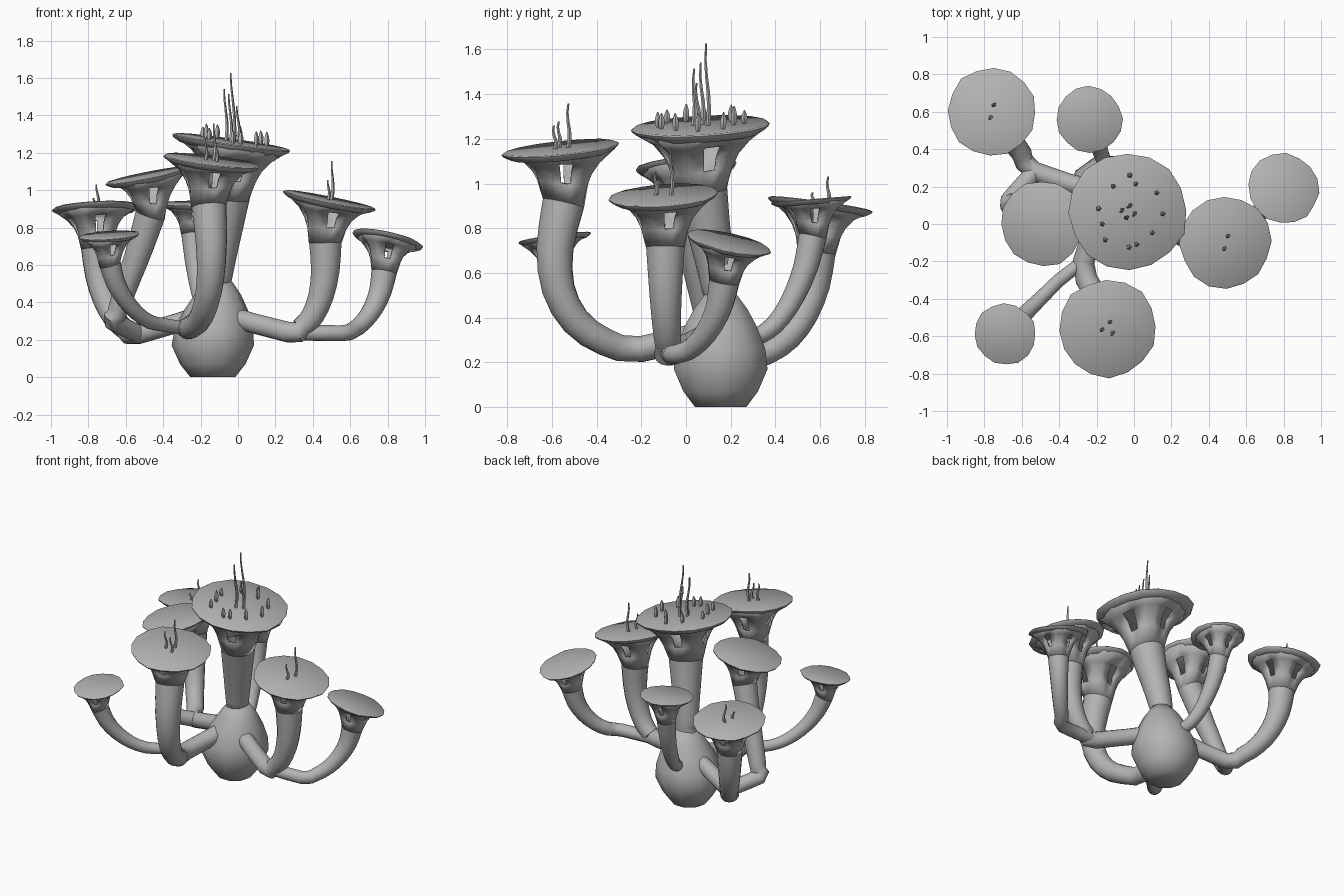
import bpy, bmesh, math, random
from mathutils import Vector

random.seed(4)
SIDES = 16
UP = Vector((0, 0, 1))

cube = bpy.data.objects.get("Cube")
if cube:
    bpy.data.objects.remove(cube)

grey = bpy.data.materials.new("stone grey")
grey.use_nodes = True
grey.diffuse_color = (.45, .45, .45, 1)
grey.node_tree.nodes["Principled BSDF"].inputs["Base Color"].default_value = grey.diffuse_color


def loft(name, rings, sides=SIDES, closed=True, hole=None, angle=40):
    """Skin rings of (centre, normal, radius); hole(band, side) leaves a face out."""
    bm = bmesh.new()
    loops = []
    side = Vector((1, 0, .3))
    for centre, normal, radius in rings:
        # carry the frame along so that the skin does not twist
        side = (side - normal * side.dot(normal)).normalized()
        across = normal.cross(side)
        loop = []
        for k in range(sides):
            a = math.tau * k / sides
            r = radius(k) if callable(radius) else radius
            loop.append(bm.verts.new(centre + (side * math.cos(a) + across * math.sin(a)) * r))
        loops.append(loop)
    for band, (lower, upper) in enumerate(zip(loops, loops[1:])):
        for k in range(sides):
            if hole and hole(band, k):
                continue
            j = (k + 1) % sides
            bm.faces.new((lower[k], lower[j], upper[j], upper[k]))
    if closed:
        bm.faces.new(loops[0][::-1])
        bm.faces.new(loops[-1])
    mesh = bpy.data.meshes.new(name)
    bm.to_mesh(mesh)
    bm.free()
    mesh.materials.append(grey)
    obj = bpy.data.objects.new(name, mesh)
    bpy.context.collection.objects.link(obj)
    bpy.ops.object.select_all(action='DESELECT')
    obj.select_set(True)
    bpy.context.view_layer.objects.active = obj
    bpy.ops.object.shade_smooth_by_angle(angle=math.radians(angle))
    return obj


def spline(points, steps=2):
    """Catmull-Rom points through a path."""
    p = [points[0] * 2 - points[1]] + points + [points[-1] * 2 - points[-2]]
    out = []
    for a, b, c, d in zip(p, p[1:], p[2:], p[3:]):
        for s in range(steps):
            t = s / steps
            out.append(b + ((c - a) * t + (2 * a - 5 * b + 4 * c - d) * t * t
                            + (3 * b - a - 3 * c + d) * t ** 3) / 2)
    return out + [points[-1]]


def tube_rings(points, start, finish):
    """Rings along a path, slender at first and swelling towards the finish."""
    last = len(points) - 1
    rings = []
    for i, p in enumerate(points):
        tangent = (points[min(i + 1, last)] - points[max(i - 1, 0)]).normalized()
        rings.append((p, tangent, start + (finish - start) * (i / last) ** 2))
    return rings


def stem_path(root, low, end, bow):
    """From the root to the low elbow, then a bowed quarter ellipse up to the end."""
    points = [root, low]
    for i in range(1, 6):
        a = math.pi / 2 * i / 5
        out = math.sin(a) + bow * math.sin(2 * a)
        p = low.lerp(end, out)
        p.z = low.z + (end.z - low.z) * (1 - math.cos(a))
        points.append(p)
    return spline(points)


def mushroom(name, root, centre, radius, slope, low, bow):
    """Curved stem, pierced funnel and thin tilted cap."""
    n = Vector((-slope[0], -slope[1], 1)).normalized()
    end = centre - (n + UP).normalized() * radius * .95
    neck = radius * .36
    stem = tube_rings(stem_path(root, low, end, bow), radius * .22, neck)
    loft(name + "_stem", stem, closed=False)

    # funnel flaring up to the rim, with four windows between its ribs
    tangent = stem[-1][1]
    funnel = [(end, tangent, neck)]
    for t, wide, rib in ((.35, .45, .06), (.55, .53, .09), (.74, .68, .09), (.92, .93, 0)):
        funnel.append((end.lerp(centre, t), tangent.lerp(n, t).normalized(),
                       lambda k, w=wide * radius, g=rib:
                       w * (1 - g * math.cos(math.pi / 2 * (k - .5)))))
    shell = loft(name + "_funnel", funnel, closed=False,
                 hole=lambda band, k: band in (1, 2) and k % 4 == 0)
    wall = shell.modifiers.new("wall", 'SOLIDIFY')
    wall.thickness = .012
    wall.offset = -1

    # cap disc with an uneven edge
    edge = [radius * random.uniform(.98, 1.04) for _ in range(SIDES)]
    loft(name + "_cap", [(centre - n * radius * depth, n, lambda k, w=wide: edge[k] * w)
                         for depth, wide in ((.13, .86), (.06, .98), (.02, 1), (0, .97))])
    return centre, n


def sprout(name, cap, angle, distance, height, leaf=False):
    """Thin wavering filament, or a short leaf-shaped bud, standing on a cap."""
    centre, n = cap
    offset = Vector((math.cos(angle), math.sin(angle), 0)) * distance
    offset.z = -offset.dot(n) / n.z - .005
    lean = Vector((random.uniform(-.04, .04), random.uniform(-.04, .04), 1))
    rings = []
    for i in range(6):
        t = i / 5
        wave = Vector((math.sin(t * 5), math.sin(t * 6), 0)) * (0 if leaf else .006)
        r = .015 * math.sin(math.pi * (.15 + .8 * t)) if leaf else .011 * (1 - .6 * t)
        rings.append((centre + offset + lean * height * t + wave, UP, r))
    loft(name, rings, sides=5)


# Bulb that everything grows from
AXIS = Vector((-.135, .155, 0))
bulb = []
for z, r in ((0, .12), (.07, .175), (.17, .22), (.26, .21), (.36, .17), (.44, .125), (.51, .07)):
    bulb.append((AXIS + Vector((max(0, z - .2) / 9, 0, z)), UP, r))
loft("bulb", bulb, sides=10, angle=60)

# Each plant: name, parent, cap centre, cap radius, cap slope, elbow, bow of the stem
plants = [
    ("main", None, (-.03, .065, 1.26), .315, (-.14, .05), (-.11, .15, .5), -.45),
    ("left", None, (.49, -.1, .95), .245, (-.2, .07), (.27, -.07, .24), .08),
    ("far_left", "left", (.8, .19, .74), .19, (-.22, -.22), (.55, -.06, .235), -.06),
    ("back_right", None, (-.76, .6, .91), .235, (.05, -.14), (-.53, .28, .23), 0),
    ("back", None, (-.24, .56, .93), .175, (0, .08), (-.15, .3, .32), -.12),
    ("right", "back_right", (-.49, 0, 1.08), .225, (.2, .08), (-.67, .12, .3), -.38),
    ("front", None, (-.14, -.56, 1.16), .262, (-.12, .1), (-.27, -.2, .26), .27),
    ("front_right", "front", (-.69, -.59, .76), .163, (.07, .14), (-.4, -.3, .28), -.1),
]
elbows = {None: AXIS + UP * .35}
caps = {}
for name, parent, centre, radius, slope, low, bow in plants:
    elbows[name] = Vector(low)
    caps[name] = mushroom(name, elbows[parent], Vector(centre), radius, slope,
                          elbows[name], bow)

# Tall filaments clustered at the middle of four caps
clusters = {"main": (.37, .28, .26, .2), "left": (.21, .11),
            "front": (.2, .12, .11), "back_right": (.13, .05)}
for key, heights in clusters.items():
    for i, height in enumerate(heights):
        sprout(f"{key}_filament_{i}", caps[key], 1.3 + math.tau * i / len(heights), .035, height)

# Ring of short buds on the main cap
for i in range(11):
    sprout(f"bud_{i}", caps["main"], math.tau * i / 11 + random.uniform(-.2, .2),
           random.uniform(.15, .2), random.uniform(.06, .09), leaf=True)
